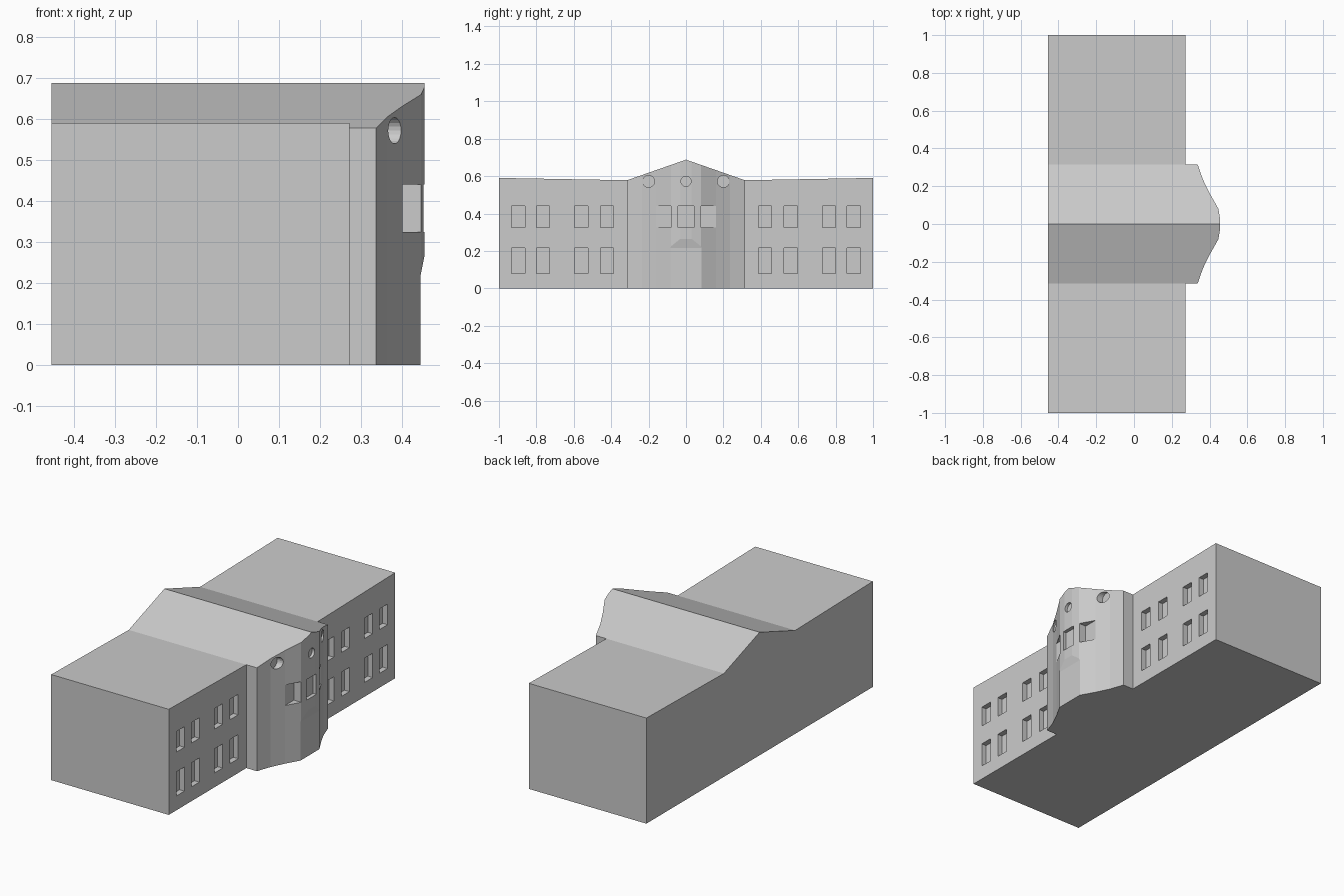
import bpy, math
from mathutils import Matrix, Vector

if "Cube" in bpy.data.objects:
    bpy.data.objects.remove(bpy.data.objects["Cube"])

wall = bpy.data.materials.new("light_grey_wall")
wall.diffuse_color = (0.6, 0.6, 0.6, 1)
wall.use_nodes = True
wall.node_tree.nodes["Principled BSDF"].inputs["Base Color"].default_value = wall.diffuse_color


def prism(name, loop, shift):
    """Closed prism from a flat outline swept along a vector."""
    n, shift = len(loop), Vector(shift)
    verts = [Vector(p) for p in loop] + [Vector(p) + shift for p in loop]
    faces = [tuple(range(n))[::-1], tuple(range(n, 2 * n))]
    faces += [(i, (i + 1) % n, n + (i + 1) % n, n + i) for i in range(n)]
    mesh = bpy.data.meshes.new(name)
    mesh.from_pydata(verts, [], faces)
    obj = bpy.data.objects.new(name, mesh)
    bpy.context.collection.objects.link(obj)
    mesh.materials.append(wall)
    # outward normals for the boolean solver
    bpy.context.view_layer.objects.active = obj
    obj.select_set(True)
    bpy.ops.object.mode_set(mode='EDIT')
    bpy.ops.mesh.select_all(action='SELECT')
    bpy.ops.mesh.normals_make_consistent(inside=False)
    bpy.ops.object.mode_set(mode='OBJECT')
    obj.select_set(False)
    return obj


def cut(target, tool, operation='DIFFERENCE'):
    mod = target.modifiers.new("cut", 'BOOLEAN')
    mod.operation, mod.solver, mod.object = operation, 'EXACT', tool
    bpy.context.view_layer.objects.active = target
    bpy.ops.object.modifier_apply(modifier=mod.name)
    bpy.data.objects.remove(tool)


def window(y, z0, z1, width, back):
    h = width / 2
    loop = [(back, y - h, z0), (back, y + h, z0), (back, y + h, z1), (back, y - h, z1)]
    cut(building, prism("window_cutter", loop, (0.4, 0, 0)))


def round_window(y, r, back):
    loop = [(back, y + r * math.cos(a), 0.572 + r * math.sin(a))
            for a in (math.tau * i / 20 for i in range(20))]
    cut(building, prism("round_window_cutter", loop, (0.4, 0, 0)))


# Footprint: long wings with a bowed entrance bay
bay = [(0.272, 0.315), (0.337, 0.315), (0.365, 0.235), (0.402, 0.16), (0.447, 0.08), (0.455, 0.03)]
half = [(-0.455, 1.0), (0.272, 1.0)] + bay
plan = half + [(x, -y) for x, y in reversed(half)]
building = prism("building", [(x, y, 0) for x, y in plan], (0, 0, 1))

# Roof line: near-flat wings and a central gable
roof = [(-1.1, 0.592), (-0.315, 0.578), (0, 0.688), (0.315, 0.578), (1.1, 0.592)]
profile = [(-0.6, -1.1, -0.1)] + [(-0.6, y, z) for y, z in roof] + [(-0.6, 1.1, -0.1)]
cut(building, prism("roof_cutter", profile, (1.4, 0, 0)), 'INTERSECT')

# Flat entrance door with a sloping head
door = [(0.445, -0.083, -0.1), (0.445, -0.083, 0.215), (0.456, -0.083, 0.27),
        (0.6, -0.083, 0.27), (0.6, -0.083, -0.1)]
cut(building, prism("door_cutter", door, (0, 0.166, 0)))

# Two storeys of wing windows
for side in (-1, 1):
    for y in (0.422, 0.56, 0.765, 0.897):
        for z0, z1 in ((0.08, 0.215), (0.325, 0.44)):
            window(side * y, z0, z1, 0.071, 0.242)

# Bay windows, square below and round above
for y, back in ((-0.122, 0.402), (0, 0.435), (0.122, 0.402)):
    window(y, 0.325, 0.44, 0.083, back)
for y, r, back in ((-0.2, 0.032, 0.36), (0, 0.027, 0.44), (0.2, 0.032, 0.36)):
    round_window(y, r, back)
